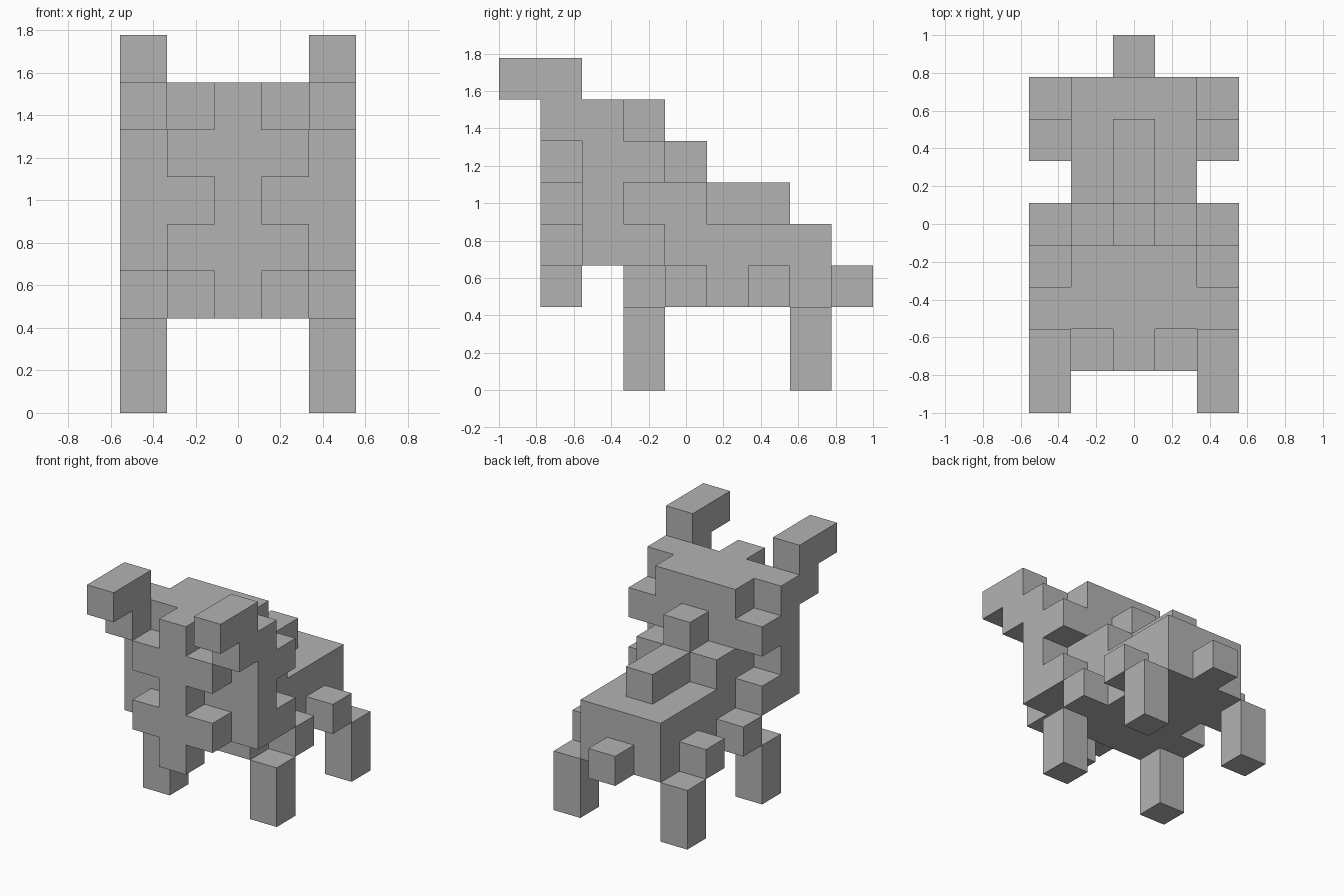
import bpy, bmesh, math
from mathutils import Vector

cube = bpy.data.objects.get("Cube")
if cube:
    bpy.data.objects.remove(cube, do_unlink=True)

U = 2 / 9  # block size: the model is nine blocks long

grey = bpy.data.materials.new("plain_grey")
grey.use_nodes = True
grey.diffuse_color = (0.45, 0.45, 0.45, 1)
bsdf = next(n for n in grey.node_tree.nodes if n.type == 'BSDF_PRINCIPLED')
bsdf.inputs["Base Color"].default_value = grey.diffuse_color


def block(half, y0, y1, z0, z1):
    """Block cells centred on x, reaching half cells either side, ends included."""
    return {(x, y, z) for x in range(-half, half + 1)
            for y in range(y0, y1 + 1) for z in range(z0, z1 + 1)}


def pillar(side, y0, y1, z0, z1):
    """Block cells in the outermost column of one side."""
    return {(2 * side, y, z) for y in range(y0, y1 + 1) for z in range(z0, z1 + 1)}


# Trunk, back and tail
parts = {
    "body": block(1, 3, 7, 2, 3),
    "shoulders": block(1, 3, 4, 4, 4),
    "spine_ridge": block(0, 5, 6, 4, 4),
    "neck_bump": block(0, 4, 4, 5, 5),
    "tail": block(0, 8, 8, 2, 2),
    # Head slab and its raised face pattern
    "head": block(2, 2, 2, 3, 6),
    "head_back": block(1, 3, 3, 5, 6),
    "face_ridge": block(0, 1, 1, 2, 6),
    "brow": block(1, 1, 1, 5, 5),
    "muzzle": block(1, 1, 1, 3, 3),
}

# Mirrored side parts
for name, s in (("left", 1), ("right", -1)):
    parts[name + "_horn"] = pillar(s, 0, 1, 7, 7) | pillar(s, 1, 1, 6, 6)
    parts[name + "_ear"] = pillar(s, 3, 3, 5, 5)
    parts[name + "_cheek"] = pillar(s, 3, 3, 3, 3)
    parts[name + "_front_hip"] = pillar(s, 4, 4, 2, 2)
    parts[name + "_rear_hip"] = pillar(s, 6, 6, 2, 2)
    parts[name + "_front_leg"] = pillar(s, 3, 3, 0, 1)
    parts[name + "_rear_leg"] = pillar(s, 7, 7, 0, 1)

filled = set().union(*parts.values())


def build(name, cells):
    """Skin the exposed sides of the cells and merge flat neighbours."""
    bm = bmesh.new()
    for cell in cells:
        centre = Vector((cell[0], cell[1] - 4, cell[2] + 0.5))
        for axis in range(3):
            for sign in (-1, 1):
                n, a = Vector((0, 0, 0)), Vector((0, 0, 0))
                n[axis] = sign
                a[(axis + 1) % 3] = 1
                b = n.cross(a)
                if tuple(int(c + d) for c, d in zip(cell, n)) in filled:
                    continue
                corners = [-a - b, a - b, a + b, b - a]
                bm.faces.new([bm.verts.new((centre + (n + c) / 2) * U) for c in corners])
    bmesh.ops.remove_doubles(bm, verts=bm.verts[:], dist=U / 100)
    bmesh.ops.dissolve_limit(bm, angle_limit=math.radians(1),
                             verts=bm.verts[:], edges=bm.edges[:])
    mesh = bpy.data.meshes.new(name)
    bm.to_mesh(mesh)
    bm.free()
    mesh.materials.append(grey)
    bpy.context.collection.objects.link(bpy.data.objects.new(name, mesh))


for part_name, part_cells in parts.items():
    build(part_name, part_cells)
